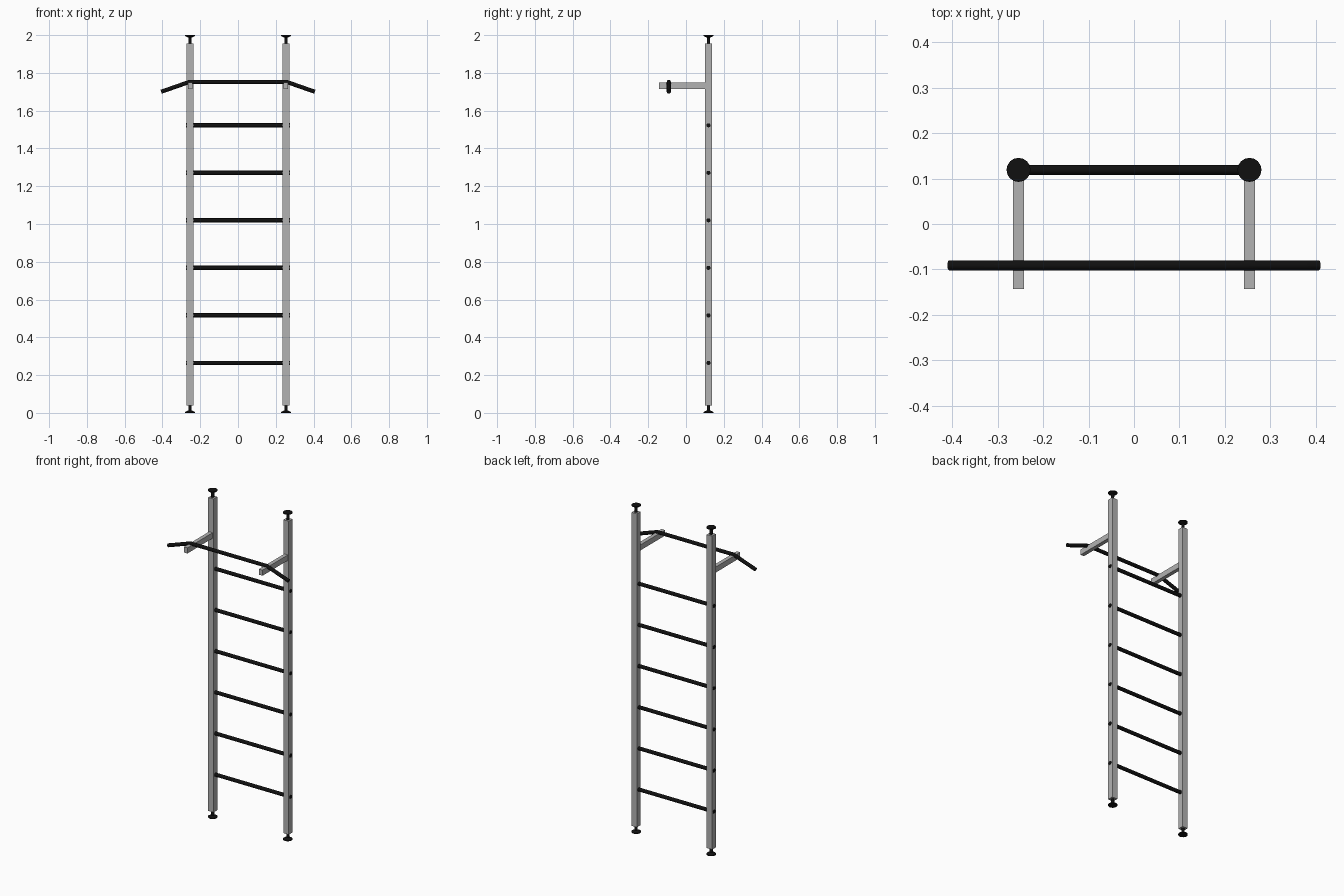
import bpy
from mathutils import Vector

if "Cube" in bpy.data.objects:
    bpy.data.objects.remove(bpy.data.objects["Cube"])


def material(name, rgb):
    m = bpy.data.materials.new(name)
    m.use_nodes = True
    m.diffuse_color = (*rgb, 1)
    m.node_tree.nodes["Principled BSDF"].inputs["Base Color"].default_value = (*rgb, 1)
    return m


grey = material("grey_metal", (0.45, 0.45, 0.45))
black = material("black_metal", (0.005, 0.005, 0.005))

POST_X, POST_Y, TUBE_R = 0.254, 0.119, 0.011


def finish(ob, name, mat, smooth=False):
    ob.name = name
    ob.data.materials.clear()
    ob.data.materials.append(mat)
    if smooth:
        bpy.ops.object.shade_smooth_by_angle()


def box(name, lo, hi):
    lo, hi = Vector(lo), Vector(hi)
    bpy.ops.mesh.primitive_cube_add(size=1, location=(lo + hi) / 2)
    ob = bpy.context.object
    ob.scale = hi - lo
    bpy.ops.object.transform_apply(location=False, rotation=False)
    finish(ob, name, grey)


def tube(name, points, radii=None, depth=TUBE_R):
    """Round tube along a path; radii scale the thickness at each point."""
    cu = bpy.data.curves.new(name, "CURVE")
    cu.dimensions = "3D"
    cu.bevel_depth, cu.bevel_resolution, cu.use_fill_caps = depth, 6, True
    sp = cu.splines.new("POLY")
    sp.points.add(len(points) - 1)
    for i, p in enumerate(points):
        sp.points[i].co = (*p, 1)
        sp.points[i].radius = radii[i] if radii else 1
    ob = bpy.data.objects.new(name, cu)
    bpy.context.collection.objects.link(ob)
    bpy.ops.object.select_all(action="DESELECT")
    ob.select_set(True)
    bpy.context.view_layer.objects.active = ob
    bpy.ops.object.convert(target="MESH")
    finish(bpy.context.object, name, black, True)


for side, s in (("left", 1), ("right", -1)):
    x = s * POST_X
    # Upright post
    box(f"{side}_post", (x - 0.018, POST_Y - 0.018, 0.04), (x + 0.018, POST_Y + 0.018, 1.955))
    # Arm carrying the pull-up bar
    box(f"{side}_arm", (x - 0.012, -0.143, 1.714), (x + 0.012, POST_Y - 0.018, 1.748))
    # Flared pads on threaded stems, floor and ceiling
    for end, base, d in (("foot", 0, 1), ("ceiling_pad", 2, -1)):
        profile = [(0, 1), (0.005, 1), (0.014, 0.34), (0.045, 0.32)]
        tube(f"{side}_{end}", [(x, POST_Y, base + d * z) for z, _ in profile],
             [r for _, r in profile], depth=0.0265)

# Ladder rungs, ends showing just past the posts
for i in range(6):
    z = 0.265 + i * 0.2515
    tube(f"rung_{i + 1}", [(-0.275, POST_Y, z), (0.275, POST_Y, z)])

# Pull-up bar with drooped grips
tube("pull_up_bar", [(-0.407, -0.091, 1.7), (-0.258, -0.091, 1.752),
                     (0.258, -0.091, 1.752), (0.407, -0.091, 1.7)])
